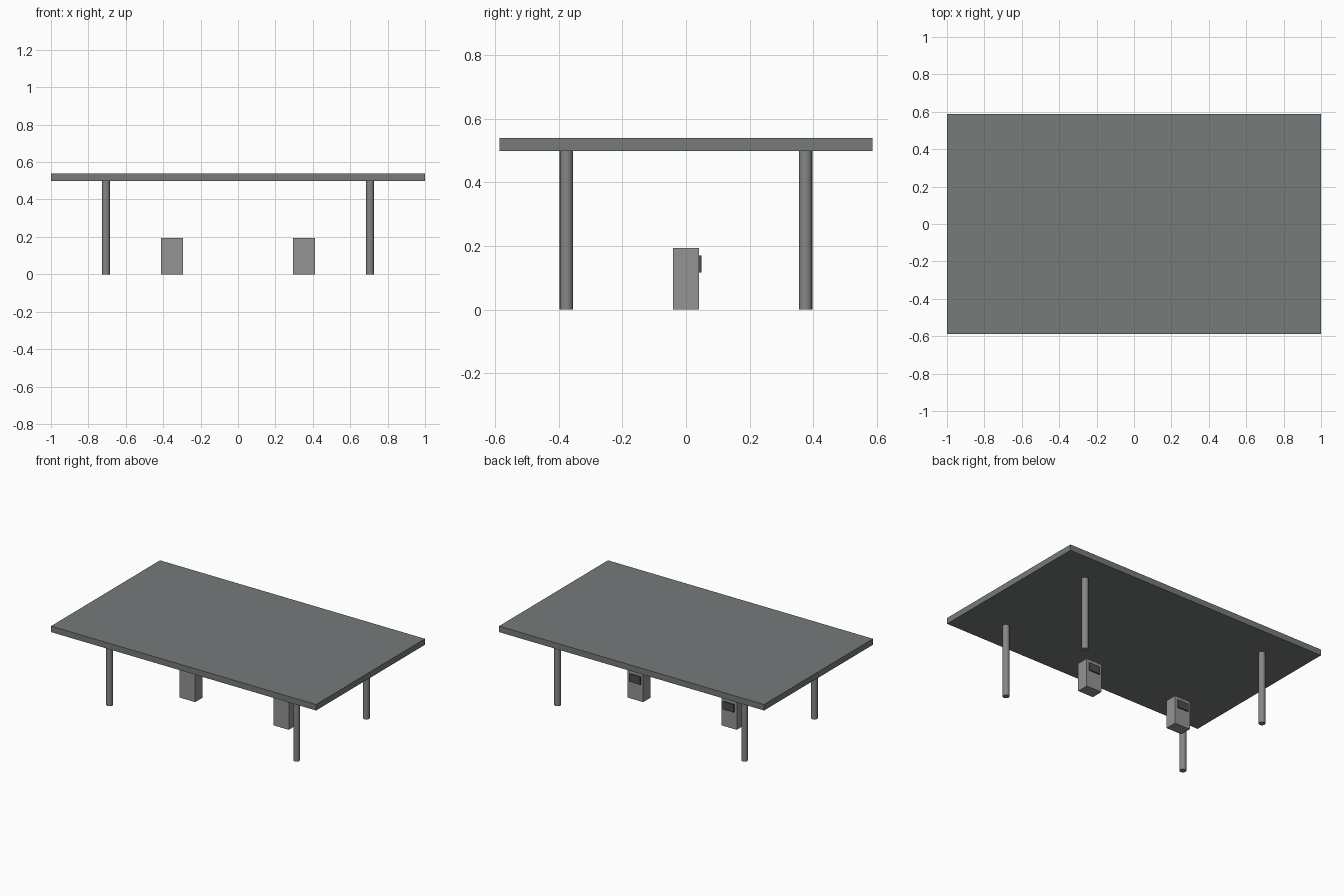
import bpy

if "Cube" in bpy.data.objects:
    bpy.data.objects.remove(bpy.data.objects["Cube"])


def material(name, color):
    mat = bpy.data.materials.new(name)
    mat.diffuse_color = (*color, 1)
    mat.use_nodes = True
    mat.node_tree.nodes["Principled BSDF"].inputs["Base Color"].default_value = mat.diffuse_color
    return mat


def box(name, size, center, mat):
    bpy.ops.mesh.primitive_cube_add(size=1, location=center)
    obj = bpy.context.object
    obj.name = name
    obj.scale = size
    bpy.ops.object.transform_apply(location=False, rotation=False, scale=True)
    obj.data.materials.append(mat)


roof_grey = material("roof_grey", (0.18, 0.197, 0.193))
column_grey = material("column_grey", (0.24, 0.24, 0.24))
pump_grey = material("pump_grey", (0.295, 0.295, 0.295))
screen_dark = material("screen_dark", (0.07, 0.075, 0.075))

# Flat canopy roof
box("canopy_roof", (2.0, 1.174, 0.041), (0, 0, 0.5185), roof_grey)

# Four round support columns
for side, x in (("left", -0.706), ("right", 0.706)):
    for end, y in (("front", -0.376), ("back", 0.376)):
        bpy.ops.mesh.primitive_cylinder_add(vertices=16, radius=0.021, depth=0.498,
                                            location=(x, y, 0.249))
        column = bpy.context.object
        column.name = f"{end}_{side}_column"
        column.data.materials.append(column_grey)
        bpy.ops.object.shade_smooth_by_angle()

# Two pumps, each with a raised display on the back
for side, x in (("left", -0.353), ("right", 0.353)):
    box(f"{side}_pump", (0.117, 0.081, 0.194), (x, 0, 0.097), pump_grey)
    box(f"{side}_pump_display", (0.083, 0.018, 0.053), (x, 0.04, 0.143), screen_dark)
